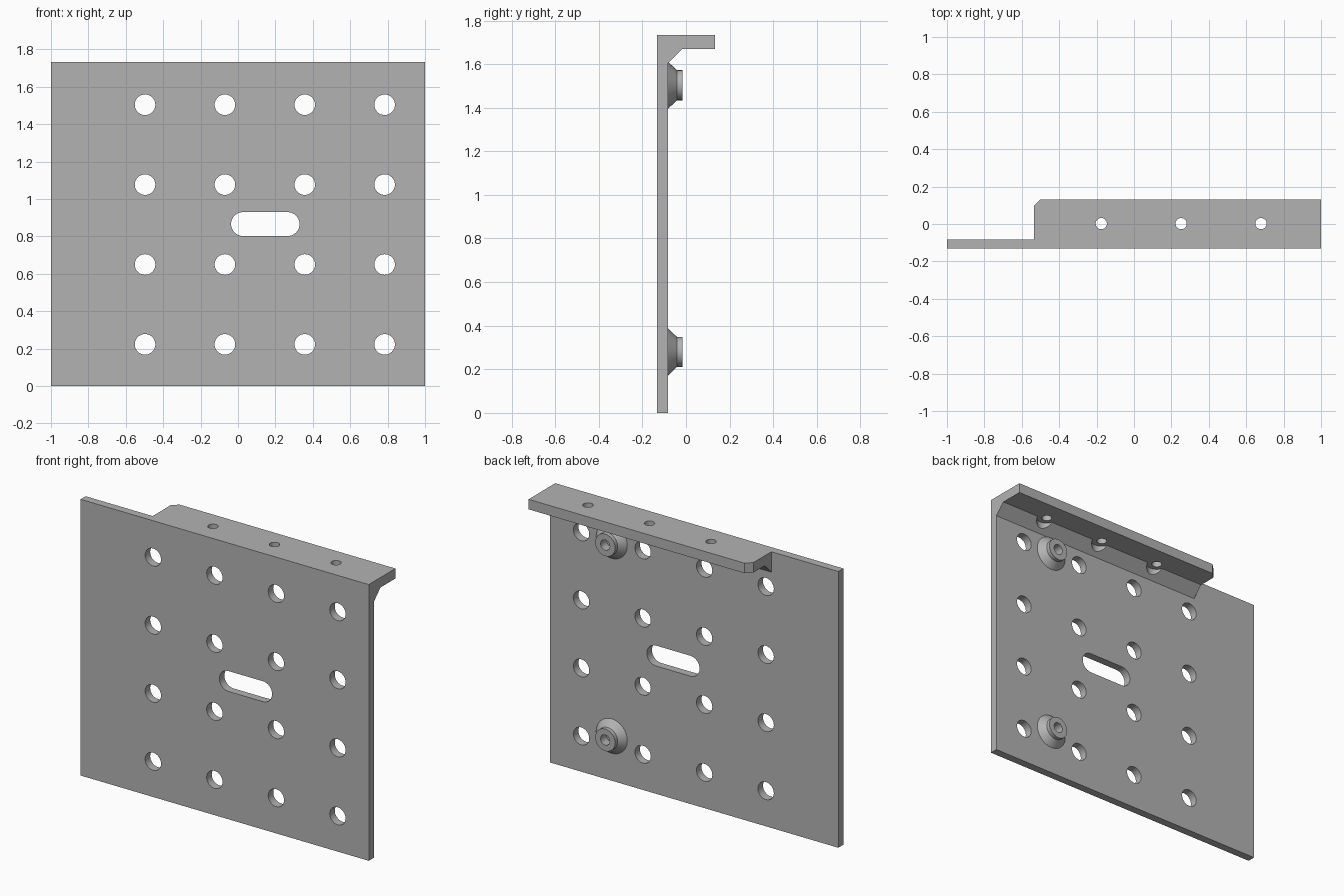
import bpy
import bmesh
from math import pi, cos, sin
from mathutils import Matrix, Vector

if "Cube" in bpy.data.objects:
    bpy.data.objects.remove(bpy.data.objects["Cube"], do_unlink=True)

HALF_DEPTH, HEIGHT = 0.132, 1.733
PLATE_BACK, LIP_UNDER, LIP_END = -0.082, 1.67, -0.535

# Single grey material
grey = bpy.data.materials.new("mid_grey")
grey.use_nodes = True
grey.diffuse_color = (0.45, 0.45, 0.45, 1)
grey.node_tree.nodes["Principled BSDF"].inputs["Base Color"].default_value = (0.45, 0.45, 0.45, 1)


def add_object(name, bm):
    bmesh.ops.recalc_face_normals(bm, faces=bm.faces)
    mesh = bpy.data.meshes.new(name)
    bm.to_mesh(mesh)
    bm.free()
    mesh.materials.append(grey)
    obj = bpy.data.objects.new(name, mesh)
    bpy.context.scene.collection.objects.link(obj)
    return obj


def extrude(bm, points, direction):
    """Extrude a closed outline into a solid prism."""
    face = bm.faces.new([bm.verts.new(p) for p in points])
    moved = bmesh.ops.extrude_face_region(bm, geom=[face])["geom"]
    verts = [v for v in moved if isinstance(v, bmesh.types.BMVert)]
    bmesh.ops.translate(bm, verts=verts, vec=direction)
    if face.is_valid and not any(len(e.link_faces) > 1 for e in face.edges):
        bm.faces.new([v for v in reversed(face.verts)])


def arc(cx, cy, r, start, end, steps):
    return [(cx + r * cos(start + (end - start) * i / steps),
             cy + r * sin(start + (end - start) * i / steps)) for i in range(steps + 1)]


def circle(cx, cy, r):
    return arc(cx, cy, r, 0, 2 * pi, 40)[:-1]


def cut(target, cutter):
    mod = target.modifiers.new("cut", "BOOLEAN")
    mod.operation, mod.solver, mod.object = "DIFFERENCE", "EXACT", cutter
    bpy.context.view_layer.objects.active = target
    bpy.ops.object.modifier_apply(modifier=mod.name)
    bpy.data.objects.remove(cutter, do_unlink=True)


# Solid block from which the angle plate is machined
bm = bmesh.new()
bmesh.ops.create_cube(bm, size=1, matrix=Matrix.Translation((0, 0, HEIGHT / 2))
                      @ Matrix.Diagonal((2, 2 * HALF_DEPTH, HEIGHT, 1)))
plate = add_object("angle_plate", bm)

# Space under the lip, leaving the sloped gusset
bm = bmesh.new()
under = [(PLATE_BACK, -0.1), (0.3, -0.1), (0.3, LIP_UNDER), (-0.016, LIP_UNDER), (PLATE_BACK, 1.605)]
extrude(bm, [(-1.1, y, z) for y, z in under], Vector((2.2, 0, 0)))
cut(plate, add_object("under_lip_cutter", bm))

# Space beside the lip, with its clipped corner
bm = bmesh.new()
beside = [(-1.1, PLATE_BACK), (LIP_END, PLATE_BACK), (LIP_END, 0.096),
          (LIP_END + 0.036, HALF_DEPTH), (LIP_END + 0.036, 0.3), (-1.1, 0.3)]
extrude(bm, [(x, y, 1.5) for x, y in beside], Vector((0, 0, 0.5)))
cut(plate, add_object("beside_lip_cutter", bm))

# Four by four hole grid and the central slot
bm = bmesh.new()
outlines = [circle(-0.497 + 0.427 * i, 0.223 + 0.427 * j, 0.055)
            for i in range(4) for j in range(4)]
outlines.append(arc(0.265, 0.866, 0.064, -pi / 2, pi / 2, 20)
                + arc(0.027, 0.866, 0.064, pi / 2, 3 * pi / 2, 20))
for outline in outlines:
    extrude(bm, [(x, -0.3, z) for x, z in outline], Vector((0, 0.27, 0)))
cut(plate, add_object("plate_hole_cutter", bm))

# Lip holes, then wider clearance through the gusset
for name, radius, bottom, top in (("lip_hole_cutter", 0.03, 1.55, 1.9),
                                  ("gusset_clearance_cutter", 0.06, 1.55, LIP_UNDER)):
    bm = bmesh.new()
    for i in range(3):
        extrude(bm, [(x, y, bottom) for x, y in circle(-0.175 + 0.427 * i, 0.002, radius)],
                Vector((0, 0, top - bottom)))
    cut(plate, add_object(name, bm))

# Conical studs with blind centre holes on the back
parts = [plate]
stud_profile = [(0, -0.075), (0.032, -0.075), (0.032, -0.017), (0.069, -0.017),
                (0.069, -0.042), (0.108, PLATE_BACK), (0.108, -0.09), (0, -0.09)]
for name, height in (("lower_stud", 0.28), ("upper_stud", 1.503)):
    bm = bmesh.new()
    verts = [bm.verts.new((r, y, 0)) for r, y in stud_profile]
    edges = [bm.edges.new(pair) for pair in zip(verts, verts[1:])]
    bmesh.ops.spin(bm, geom=verts + edges, cent=(0, 0, 0), axis=(0, 1, 0),
                   angle=2 * pi, steps=48)
    bmesh.ops.remove_doubles(bm, verts=bm.verts, dist=0.0001)
    stud = add_object(name, bm)
    stud.location = (0.573, 0, height)
    parts.append(stud)

# Smooth round walls while keeping crisp edges
bpy.ops.object.select_all(action="DESELECT")
for obj in parts:
    obj.select_set(True)
bpy.context.view_layer.objects.active = plate
bpy.ops.object.shade_smooth_by_angle(angle=pi / 6)
